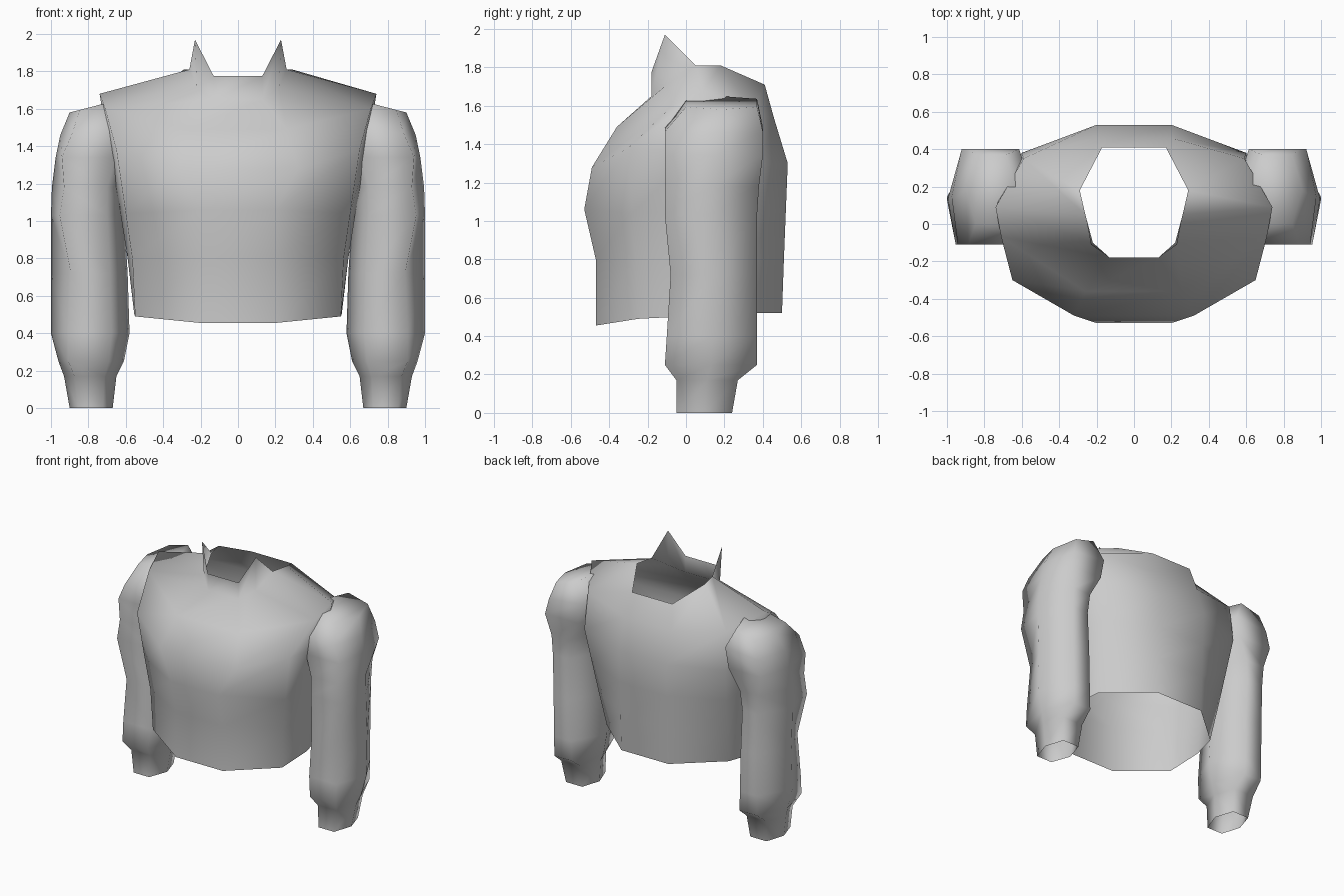
import bpy, math

cube = bpy.data.objects.get("Cube")
if cube:
    bpy.data.objects.remove(cube, do_unlink=True)

# One plain grey cloth
cloth = bpy.data.materials.new("grey_cloth")
cloth.use_nodes = True
grey = (0.6, 0.6, 0.6, 1)
cloth.diffuse_color = grey
cloth.node_tree.nodes["Principled BSDF"].inputs["Base Color"].default_value = grey


def make_object(name, verts, faces, smooth_angle):
    """Create a smooth shaded mesh object in the cloth material."""
    mesh = bpy.data.meshes.new(name)
    mesh.from_pydata(verts, [], faces)
    mesh.update()
    mesh.materials.append(cloth)
    obj = bpy.data.objects.new(name, mesh)
    bpy.context.collection.objects.link(obj)
    bpy.ops.object.select_all(action="DESELECT")
    obj.select_set(True)
    bpy.context.view_layer.objects.active = obj
    bpy.ops.object.shade_smooth_by_angle(angle=math.radians(smooth_angle))
    return obj


def loft(rings):
    """Return vertices and faces of a stack of closed rings, bottom up."""
    count = len(rings[0])
    verts = [point for ring in rings for point in ring]
    faces = []
    for level in range(len(rings) - 1):
        low, high = level * count, (level + 1) * count
        for i in range(count):
            j = (i + 1) % count
            faces.append((low + i, low + j, high + j, high + i))
    return verts, faces


def flip(points):
    return [(-x, y, z) for x, y, z in points]


# Torso: half rings from hem to neck, each running front to back
torso_halves = [
    [(.2, -.47, .455), (.55, -.25, .49), (.555, .04, .505), (.52, .22, .52), (.2, .5, .52)],
    [(.2, -.47, .8), (.565, -.26, .8), (.59, .04, .8), (.55, .28, .8), (.2, .51, .8)],
    [(.2, -.53, 1.06), (.6, -.28, 1.04), (.63, .05, 1.05), (.575, .33, 1.05), (.2, .52, 1.05)],
    [(.32, -.49, 1.28), (.65, -.3, 1.38), (.69, .05, 1.36), (.6, .38, 1.3), (.2, .53, 1.3)],
    [(.26, -.36, 1.49), (.71, -.07, 1.6), (.74, .09, 1.68), (.59, .35, 1.58), (.2, .46, 1.53)],
    [(.13, -.18, 1.65), (.22, -.1, 1.71), (.26, .05, 1.81), (.29, .18, 1.81), (.17, .41, 1.71)],
]
verts, faces = loft([half + flip(reversed(half)) for half in torso_halves])

# Collar: front band rising out of the neckline to a pointed wing at each side
count = 2 * len(torso_halves[0])
neck = len(verts) - count
last = len(verts) - 1
rim = len(verts)
collar_half = [(.13, -.18, 1.775), (.23, -.11, 1.97)]
verts += collar_half + flip(collar_half)
faces += [
    (last, neck, rim, rim + 2),
    (neck, neck + 1, rim + 1, rim), (neck + 1, neck + 2, rim + 1),
    (last - 1, last, rim + 2, rim + 3), (last - 2, last - 1, rim + 3),
]
make_object("torso_with_collar", verts, faces, 100)


def sleeve_ring(z, inner, outer, front, back, corners=(.8, .8, .2), tilt=0):
    """Six-sided section; corners are widths at front outer, back outer, back inner."""
    width, middle = outer - inner, (front + back) / 2
    front_out, back_out, back_in = corners
    outline = [(.23, front), (front_out, front), (1, middle),
               (back_out, back), (back_in, back), (0, middle)]
    return [(inner + width * f, y, z + tilt * (1 - f)) for f, y in outline]


# Sleeve: sections from cuff to shoulder, mirrored for the other arm
verts, faces = loft([
    sleeve_ring(0, .67, .9, -.05, .24),
    sleeve_ring(.17, .65, .93, -.05, .27),
    sleeve_ring(.25, .61, .96, -.11, .37, (.85, .72, .3)),
    sleeve_ring(.4, .58, 1, -.1, .37, (.78, .68, .33)),
    sleeve_ring(.72, .59, 1, -.08, .37, (.74, .68, .33)),
    sleeve_ring(1.03, .61, 1, -.11, .37, (.88, .68, .33)),
    sleeve_ring(1.18, .61, .995, -.11, .38, (.83, .7, .3)),
    sleeve_ring(1.34, .56, .975, -.11, .4, (.92, .87, .2)),
    sleeve_ring(1.46, .53, .95, -.11, .4, (.85, .85, .2), .04),
    sleeve_ring(1.58, .63, .9, 0, .37, tilt=.07),
])
faces.append(tuple(range(len(verts) - 6, len(verts))))
sleeve = make_object("sleeves", verts, faces, 100)
mirror = sleeve.modifiers.new("both_arms", "MIRROR")
mirror.use_axis[0] = True
mirror.use_mirror_merge = False
